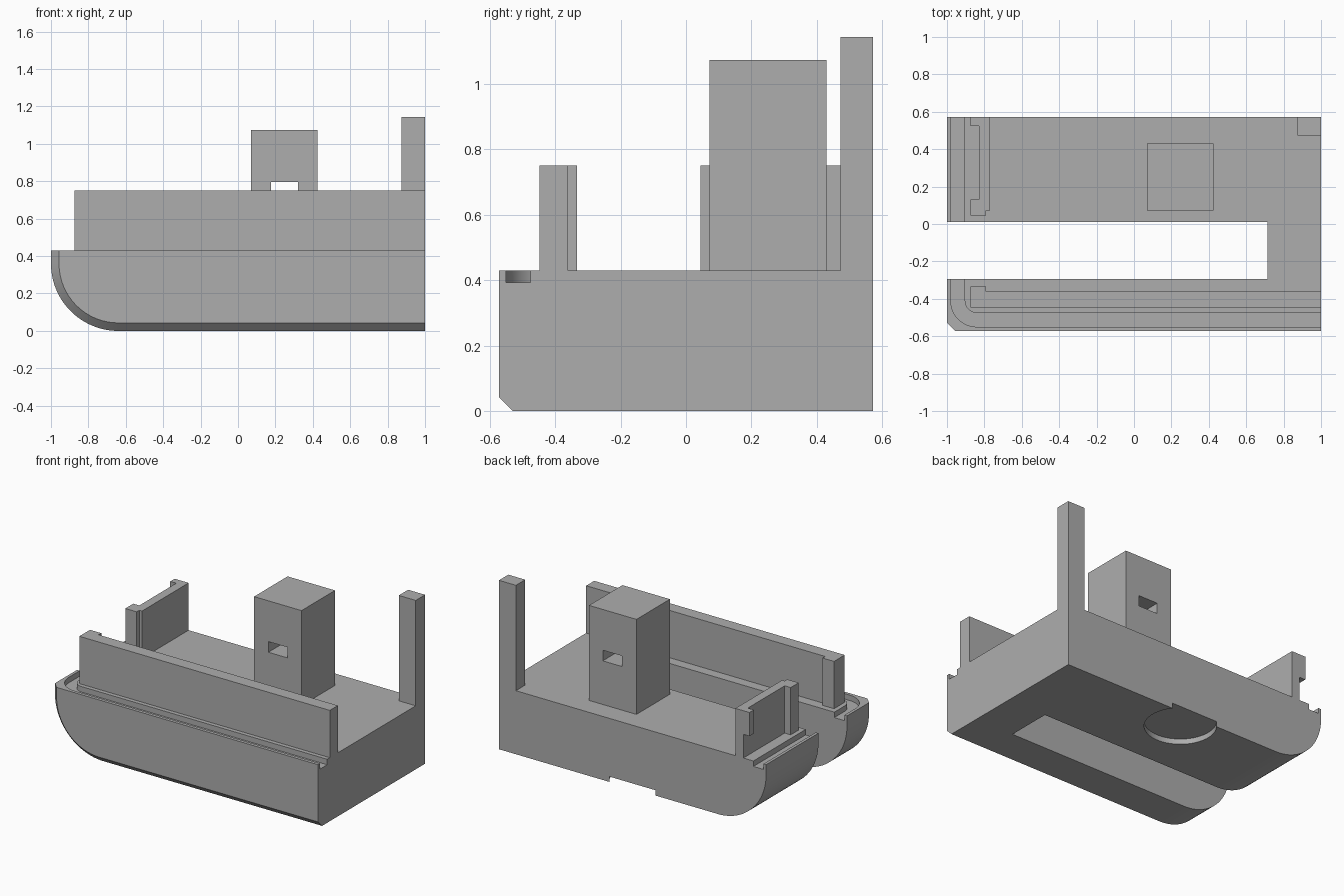
import bpy, bmesh, math

cube = bpy.data.objects.get("Cube")
if cube:
    bpy.data.objects.remove(cube, do_unlink=True)

grey = bpy.data.materials.new("plain grey")
grey.use_nodes = True
grey.diffuse_color = (0.42, 0.42, 0.42, 1)
grey.node_tree.nodes["Principled BSDF"].inputs["Base Color"].default_value = (0.42, 0.42, 0.42, 1)

DECK, RAIL, HALF = 0.43, 0.75, 0.572


def loft(name, rings):
    """Solid through matching rings of points, capped at both ends."""
    bm = bmesh.new()
    loops = [[bm.verts.new(p) for p in ring] for ring in rings]
    bm.faces.new(loops[0])
    bm.faces.new(loops[-1])
    for a, b in zip(loops, loops[1:]):
        for i in range(len(a)):
            j = (i + 1) % len(a)
            bm.faces.new((a[i], a[j], b[j], b[i]))
    bmesh.ops.recalc_face_normals(bm, faces=bm.faces)
    mesh = bpy.data.meshes.new(name)
    bm.to_mesh(mesh)
    bm.free()
    mesh.materials.append(grey)
    obj = bpy.data.objects.new(name, mesh)
    bpy.context.collection.objects.link(obj)
    return obj


def prism(name, outline, z0, z1):
    return loft(name, [[(x, y, z) for x, y in outline] for z in (z0, z1)])


def box(name, x0, x1, y0, y1, z0, z1):
    return prism(name, [(x0, y0), (x1, y0), (x1, y1), (x0, y1)], z0, z1)


def arc(cx, cy, r, a0, a1, n):
    angles = [math.radians(a0 + (a1 - a0) * i / n) for i in range(n + 1)]
    return [(cx + r * math.cos(a), cy + r * math.sin(a)) for a in angles]


def cut(obj, cutters):
    for c in cutters:
        c.hide_render = True
        mod = obj.modifiers.new("cut", "BOOLEAN")
        mod.operation, mod.solver, mod.object = "DIFFERENCE", "EXACT", c
    graph = bpy.context.evaluated_depsgraph_get()
    mesh = bpy.data.meshes.new_from_object(obj.evaluated_get(graph))
    obj.modifiers.clear()
    obj.data = mesh
    for c in cutters:
        bpy.data.objects.remove(c, do_unlink=True)


# Body: rounded end profile, with a bevel along its front edge
def profile(y, inset):
    pts = [(1, DECK)] + arc(-0.64, 0.36, 0.36 - inset, 180, 270, 24) + [(1, inset)]
    pts.insert(1, (inset - 1, DECK))
    return [(x, y, z) for x, z in pts]


BEVEL = 0.043
body = loft("body", [profile(-HALF, BEVEL), profile(BEVEL - HALF, 0), profile(HALF, 0)])

# Open slot, seal groove and round recess underneath
slot = box("slot_cutter", -1.2, 0.715, -0.293, 0.012, -0.2, 0.7)
groove_outline = ([(1.2, -0.55)] + arc(-0.84, -0.41, 0.14, 270, 180, 12)
                  + [(-0.98, 0.7), (-0.905, 0.7)]
                  + arc(-0.84, -0.41, 0.065, 180, 270, 12) + [(1.2, -0.475)])
groove = prism("groove_cutter", groove_outline, 0.393, 0.6)
recess = prism("recess_cutter", arc(0, 0.437, 0.22, 0, 354.375, 63), -0.1, 0.036)
cut(body, [slot, groove, recess])

# Long front wall with a thicker end
prism("front_wall", [(-0.875, -0.447), (1, -0.447), (1, -0.361), (-0.79, -0.361),
                     (-0.79, -0.333), (-0.875, -0.333)], DECK, RAIL)

# Short end wall with a post at one end and a hook at the other
prism("end_wall", [(-0.83, HALF), (-0.83, 0.13), (-0.875, 0.13), (-0.875, 0.045),
                   (-0.79, 0.045), (-0.79, 0.073), (-0.77, 0.073), (-0.77, HALF)], DECK, RAIL)
box("end_wall_hook", -0.875, -0.83, 0.525, HALF, 0.59, RAIL)

# Corner pillar
box("corner_pillar", 0.873, 1, 0.472, HALF, DECK, 1.143)

# Tower block with a cross hole
tower = box("tower_block", 0.07, 0.425, 0.072, 0.43, DECK, 1.073)
cut(tower, [box("hole_cutter", 0.177, 0.322, -0.1, 0.6, 0.725, 0.797)])

# Smooth the curved faces of the body only
bpy.ops.object.select_all(action="DESELECT")
body.select_set(True)
bpy.context.view_layer.objects.active = body
bpy.ops.object.shade_smooth_by_angle(angle=math.radians(20))
